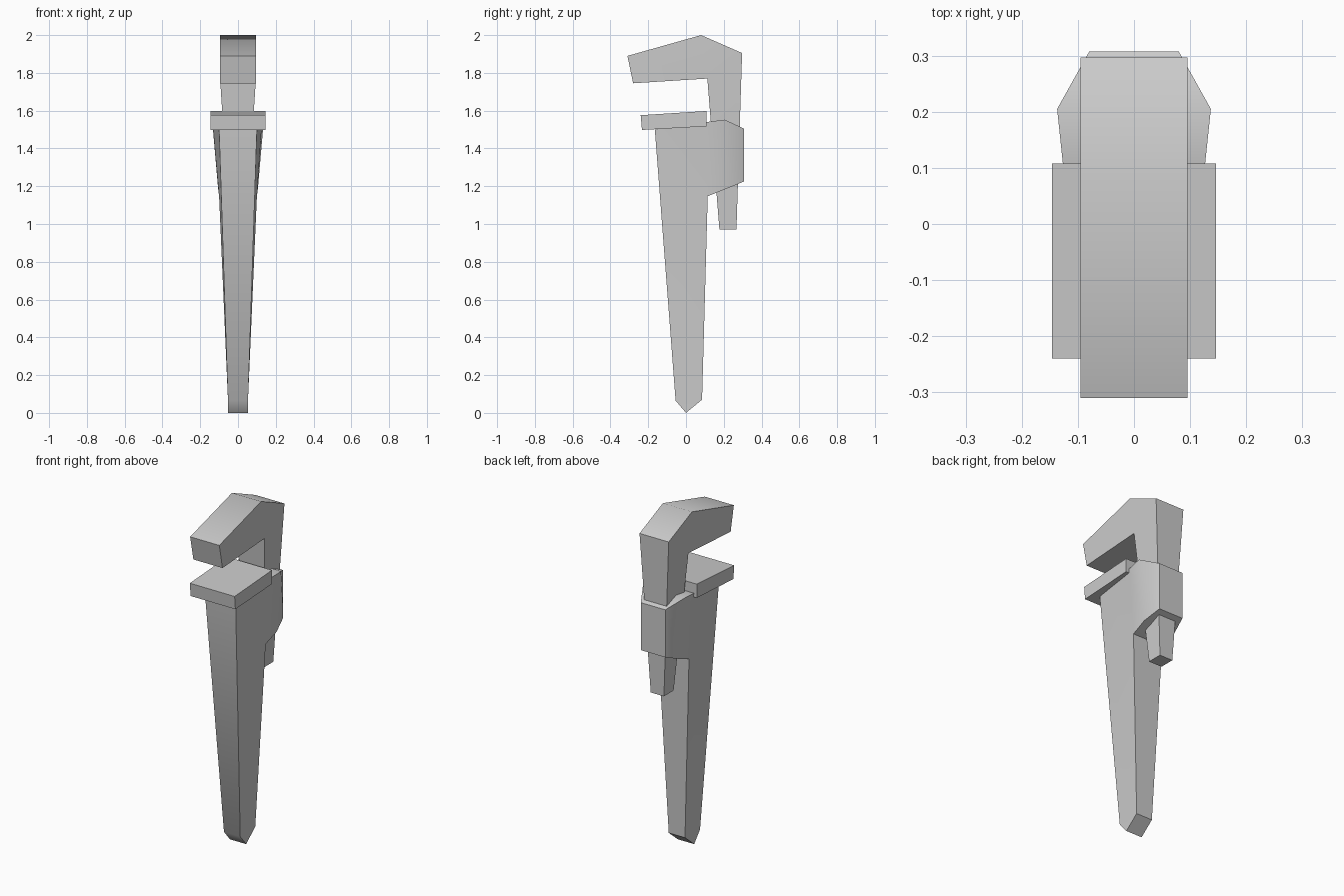
import bpy
import bmesh
import math

if "Cube" in bpy.data.objects:
    bpy.data.objects.remove(bpy.data.objects["Cube"], do_unlink=True)

steel = bpy.data.materials.new("plain_grey")
steel.use_nodes = True
grey = (0.6, 0.6, 0.6, 1)
steel.diffuse_color = grey
steel.node_tree.nodes["Principled BSDF"].inputs["Base Color"].default_value = grey


def build_part(name, profile, panels):
    """Side profile of (y, z, half width), mirrored in x; panels split the flat sides."""
    bm = bmesh.new()
    left = [bm.verts.new((w, y, z)) for y, z, w in profile]
    right = [bm.verts.new((-w, y, z)) for y, z, w in profile]
    n = len(profile)
    for i in range(n):
        j = (i + 1) % n
        bm.faces.new((left[i], left[j], right[j], right[i]))
    for panel in panels:
        bm.faces.new([left[i] for i in panel])
        bm.faces.new([right[i] for i in reversed(panel)])
    bmesh.ops.recalc_face_normals(bm, faces=bm.faces)
    mesh = bpy.data.meshes.new(name)
    bm.to_mesh(mesh)
    bm.free()
    mesh.materials.append(steel)
    obj = bpy.data.objects.new(name, mesh)
    bpy.context.collection.objects.link(obj)
    bpy.ops.object.select_all(action="DESELECT")
    obj.select_set(True)
    bpy.context.view_layer.objects.active = obj
    bpy.ops.object.shade_smooth_by_angle(angle=math.radians(42))
    return obj


# Tapered handle with the bulging housing at its upper back
build_part("handle_and_housing", [
    (-0.165, 1.5, 0.1), (0.11, 1.54, 0.127), (0.205, 1.552, 0.137),
    (0.307, 1.505, 0.08), (0.307, 1.225, 0.08), (0.21, 1.185, 0.105),
    (0.115, 1.147, 0.1), (0.085, 0.07, 0.053), (0, 0, 0.053),
    (-0.055, 0.065, 0.053),
], [(2, 3, 4, 5), (1, 2, 5, 6), (0, 1, 6), (0, 6, 7, 9), (7, 8, 9)])

# Hooked upper jaw whose shank passes down through the housing
build_part("hook_jaw", [
    (-0.31, 1.89, 0.095), (0.08, 2, 0.095), (0.297, 1.905, 0.095),
    (0.267, 0.97, 0.043), (0.177, 0.97, 0.043), (0.113, 1.77, 0.095),
    (-0.28, 1.745, 0.095),
], [(0, 1, 5, 6), (1, 2, 5), (2, 3, 4, 5)])

# Flat lower jaw plate
build_part("lower_jaw", [
    (-0.24, 1.576, 0.146), (0.108, 1.598, 0.146),
    (0.108, 1.517, 0.146), (-0.233, 1.498, 0.146),
], [(0, 1, 2, 3)])
